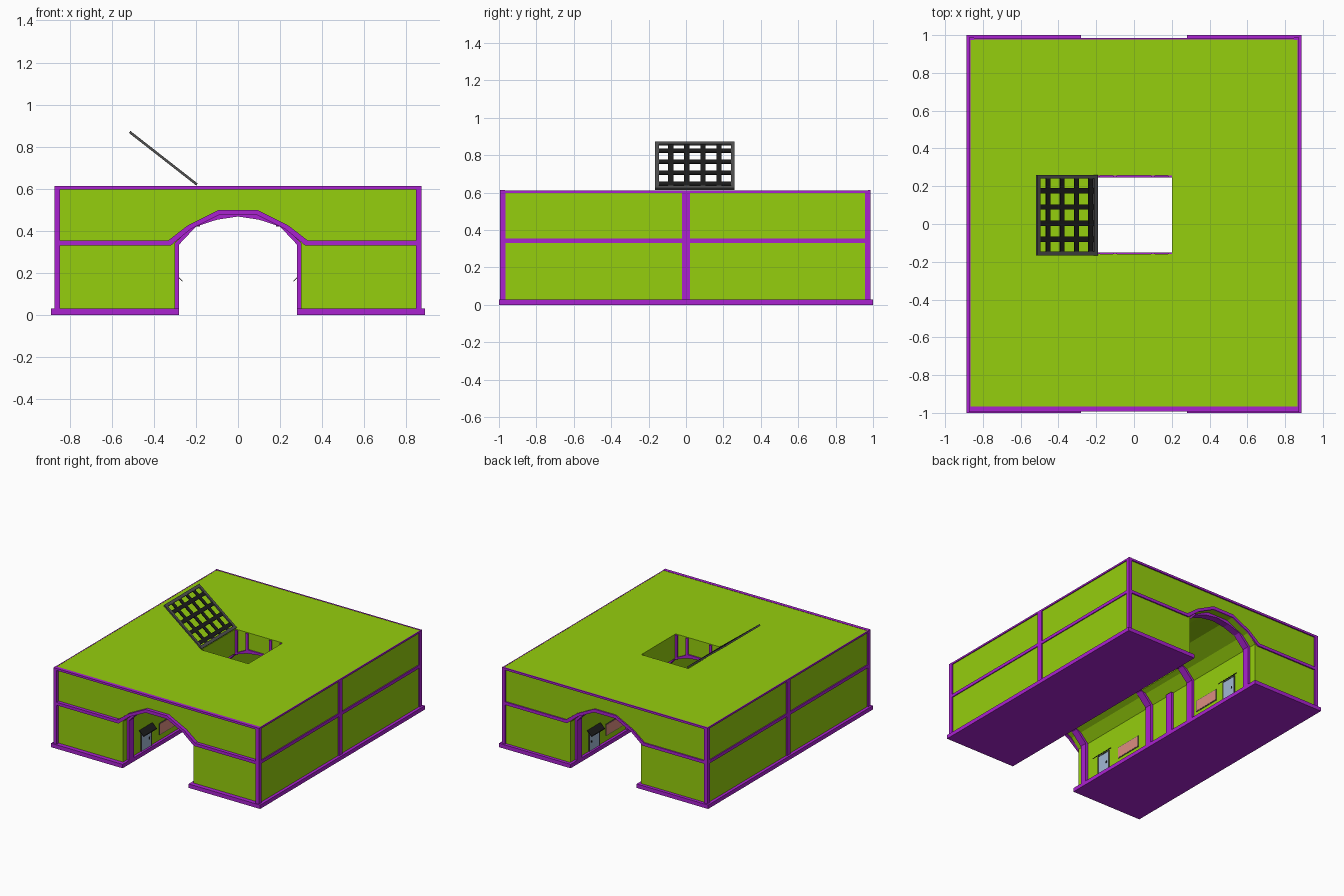
import bpy, bmesh, math
from mathutils import Matrix, Vector

if "Cube" in bpy.data.objects:
    bpy.data.objects.remove(bpy.data.objects["Cube"])


def material(name, rgb):
    m = bpy.data.materials.new(name)
    m.diffuse_color = (*rgb, 1)
    m.use_nodes = True
    m.node_tree.nodes["Principled BSDF"].inputs["Base Color"].default_value = m.diffuse_color
    return m


GREEN = material("green_wall", (0.30, 0.62, 0.004))
PURPLE = material("purple_trim", (0.40, 0.016, 0.63))
BLACK = material("black_bar", (0.012, 0.012, 0.012))
DARK = material("dark_frame", (0.08, 0.08, 0.08))
BLUE = material("door_blue", (0.36, 0.48, 0.66))
PINK = material("panel_pink", (0.72, 0.27, 0.22))


def finish(bm, name, mat):
    bmesh.ops.recalc_face_normals(bm, faces=bm.faces[:])
    me = bpy.data.meshes.new(name)
    bm.to_mesh(me)
    bm.free()
    ob = bpy.data.objects.new(name, me)
    bpy.context.collection.objects.link(ob)
    if mat:
        me.materials.append(mat)
    return ob


def boxes(name, mat, spans, matrix=None):
    """One object made of boxes, each given as (x0, x1, y0, y1, z0, z1)."""
    bm = bmesh.new()
    for x0, x1, y0, y1, z0, z1 in spans:
        m = Matrix.Translation(((x0 + x1) / 2, (y0 + y1) / 2, (z0 + z1) / 2))
        m = m @ Matrix.Diagonal((x1 - x0, y1 - y0, z1 - z0, 1))
        bmesh.ops.create_cube(bm, size=1, matrix=m)
    if matrix:
        bm.transform(matrix)
    return finish(bm, name, mat)


def extrude_y(name, mat, pts, y0, y1):
    """Extrude an x-z outline along y."""
    bm = bmesh.new()
    f = bm.faces.new([bm.verts.new((x, y0, z)) for x, z in pts])
    r = bmesh.ops.extrude_face_region(bm, geom=[f])
    vs = [v for v in r["geom"] if isinstance(v, bmesh.types.BMVert)]
    bmesh.ops.translate(bm, verts=vs, vec=(0, y1 - y0, 0))
    return finish(bm, name, mat)


def mirrored(half):
    """Complete a left half outline with its mirror image."""
    return half + [(-x, z) for x, z in reversed(half) if abs(x) > 1e-6]


def both_sides(spans):
    return spans + [(-b, -a, c, d, e, f) for a, b, c, d, e, f in spans]


W, Y0, Y1, TOP = 0.865, -0.967, 0.976, 0.611      # body half width, ends, roof
HY0, HY1 = -0.16, 0.257                           # roof opening along y

# Body with tunnel
tunnel = mirrored([(-0.3, 0.01), (-0.3, 0.34), (-0.235, 0.408), (-0.09, 0.48)])
body = extrude_y("building_body", GREEN,
                 [(-W, TOP), (-W, 0.01)] + tunnel + [(W, 0.01), (W, TOP)], Y0, Y1)

# Roof opening cut down into the tunnel
cutter = boxes("roof_opening_cutter", None, [(-0.2, 0.2, HY0, HY1, 0.25, 0.8)])
mod = body.modifiers.new("roof_opening", 'BOOLEAN')
mod.operation, mod.solver, mod.object = 'DIFFERENCE', 'EXACT', cutter
bpy.context.view_layer.objects.active = body
bpy.ops.object.modifier_apply(modifier=mod.name)
bpy.data.objects.remove(cutter)

# Base slabs
boxes("base_slabs", PURPLE, both_sides([(-0.888, -0.28, -1, 1, 0, 0.03)]))

# Arched band on front and back, with corner posts and eaves
band_top = mirrored([(-0.872, 0.353), (-0.333, 0.353), (-0.24, 0.425), (-0.09, 0.5)])
band_low = mirrored([(-0.872, 0.33), (-0.32, 0.33), (-0.225, 0.408), (-0.09, 0.475)])
for side, a, b in (("front", -0.993, Y0), ("back", Y1, 0.986)):
    extrude_y(side + "_arch_band", PURPLE, band_top + band_low[::-1], a, b)
    boxes(side + "_eave", PURPLE, [(-0.872, 0.872, a, b, 0.597, 0.613)])

# Side trim: posts, band, eave
side_trim = [(-0.873, -0.846, -0.994, Y0, 0.03, 0.613),
             (-0.873, -0.846, Y1 - 0.002, 0.987, 0.03, 0.613)]
for a, b in ((Y0, Y0 + 0.003), (-0.021, 0.021), (0.957, Y1)):
    side_trim.append((-0.873, -W, a, b, 0.03, 0.61))
for c, d in ((0.33, 0.354), (0.599, 0.612)):
    side_trim.append((-0.872, -W, Y0, Y1, c, d))
boxes("side_trim", PURPLE, both_sides(side_trim))

# Arched ribs in the tunnel
inner = mirrored([(-0.28, 0.02), (-0.28, 0.335), (-0.2, 0.42), (-0.1, 0.453), (0, 0.468)])
outer = mirrored([(-0.303, 0.02), (-0.303, 0.345), (-0.237, 0.411), (-0.09, 0.484)])
for i, (a, b) in enumerate(((-0.92, -0.865), (HY0 - 0.047, HY0 + 0.01),
                            (HY1 - 0.01, HY1 + 0.047), (0.865, 0.92))):
    extrude_y(f"tunnel_rib_{i + 1}", PURPLE, outer + inner[::-1], a, b)

# Short pilasters and posts on the shaft walls
boxes("middle_pilasters", PURPLE, both_sides([(-0.302, -0.28, 0.02, 0.077, 0.03, 0.34)]))
posts = []
for x, z in ((-0.19, 0.42), (-0.1, 0.455)):
    for a, b in ((HY0, HY0 + 0.01), (HY1 - 0.01, HY1)):
        posts.append((x - 0.01, x + 0.01, a, b, z, 0.606))
boxes("shaft_posts", PURPLE, both_sides(posts))

# Doors, awnings and wall panels inside the tunnel
doors, frames, panels, edges, handles = [], [], [], [], []
for s in (-1, 1):
    y = 0.69 * s + 0.0
    doors.append((-0.301, -0.295, y - 0.055, y + 0.055, 0.03, 0.175))
    handles.append((-0.296, -0.291, y + 0.03, y + 0.04, 0.09, 0.105))
    for a, b, c, d in ((-0.063, -0.055, 0.03, 0.183), (0.055, 0.063, 0.03, 0.183),
                       (-0.055, 0.055, 0.175, 0.183)):
        frames.append((-0.302, -0.293, y + a, y + b, c, d))
    p = 0.43 * s + 0.01
    panels.append((-0.301, -0.295, p - 0.105, p + 0.105, 0.075, 0.155))
    edges.append((-0.301, -0.297, p - 0.11, p + 0.11, 0.07, 0.16))
    for x in (-1, 1):
        # sloping awning sheet
        bm = bmesh.new()
        a, b = y - 0.08, y + 0.08
        low = [(-0.301, 0.193), (-0.263, 0.157), (-0.263, 0.163), (-0.301, 0.199)]
        bm.free()
        extrude_y("door_awning", BLACK, [(q * x, z) for q, z in low], a, b)
boxes("doors", BLUE, both_sides(doors))
boxes("door_frames", DARK, both_sides(frames))
boxes("door_handles", BLACK, both_sides(handles))
boxes("wall_panels", PINK, both_sides(panels))
boxes("wall_panel_edges", DARK, both_sides(edges))

# Open grate hinged on the roof (built flat along local x, then tilted)
L, HW, T = 0.406, 0.213, 0.006
tilt = (Matrix.Translation(Vector((-0.195, 0.0475, 0.62)))
        @ Matrix.Rotation(math.pi - math.atan2(0.25, 0.32), 4, Vector((0, -1, 0))))
boxes("grate_frame", DARK, [(0, 0.022, -HW, HW, -T, T), (L - 0.022, L, -HW, HW, -T, T),
                            (0.022, L - 0.022, -HW, -HW + 0.02, -T, T),
                            (0.022, L - 0.022, HW - 0.02, HW, -T, T)], tilt)
bars = []
for i in range(4):
    x, y = 0.045 + 0.095 * i, -0.129 + 0.086 * i
    bars.append((x - 0.014, x + 0.014, -HW + 0.01, HW - 0.01, -0.004, 0.004))
    bars.append((0.01, L - 0.01, y - 0.014, y + 0.014, -0.003, 0.003))
boxes("grate_bars", BLACK, bars, tilt)
